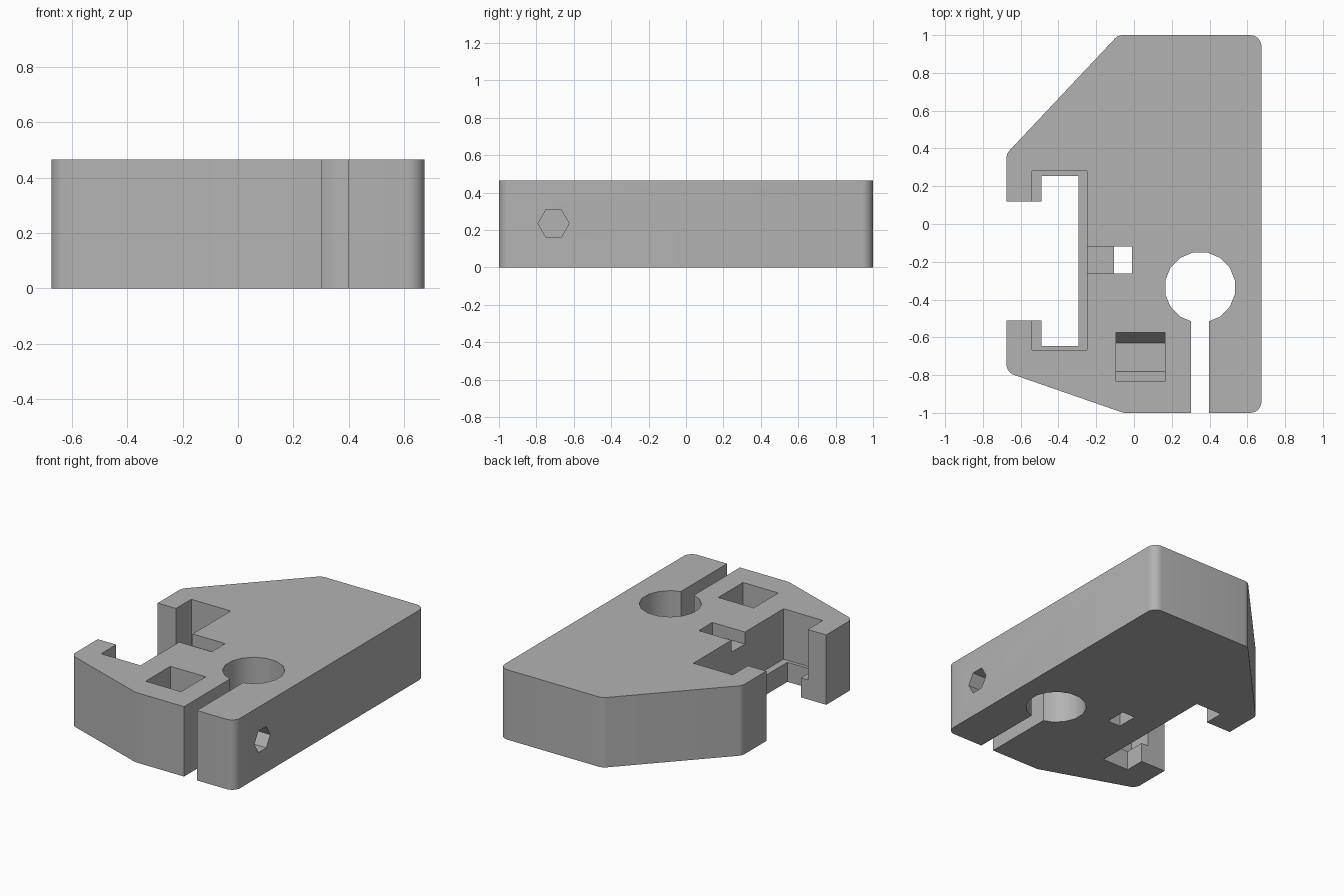
import bpy, bmesh, math
from mathutils import Vector

H = 0.465
old = bpy.data.objects.get("Cube")
if old:
    bpy.data.objects.remove(old)

grey = bpy.data.materials.new("plain grey")
grey.use_nodes = True
grey.diffuse_color = (0.45, 0.45, 0.45, 1)
grey.node_tree.nodes["Principled BSDF"].inputs["Base Color"].default_value = grey.diffuse_color


def prism(name, ring, sweep):
    """Extrude a closed ring of 3D points along a vector."""
    bm = bmesh.new()
    face = bm.faces.new([bm.verts.new(p) for p in ring])
    out = bmesh.ops.extrude_face_region(bm, geom=[face])
    top = [v for v in out["geom"] if isinstance(v, bmesh.types.BMVert)]
    bmesh.ops.translate(bm, verts=top, vec=sweep)
    bmesh.ops.recalc_face_normals(bm, faces=bm.faces)
    mesh = bpy.data.meshes.new(name)
    bm.to_mesh(mesh)
    bm.free()
    mesh.materials.append(grey)
    obj = bpy.data.objects.new(name, mesh)
    bpy.context.collection.objects.link(obj)
    return obj


def box(name, x0, x1, y0, y1, z0, z1):
    ring = [(x0, y0, z0), (x1, y0, z0), (x1, y1, z0), (x0, y1, z0)]
    return prism(name, ring, (0, 0, z1 - z0))


def circle(cx, cy, r, n, turn=0):
    angles = [2 * math.pi * (i + turn) / n for i in range(n)]
    return [(cx + r * math.cos(a), cy + r * math.sin(a)) for a in angles]


def rounded(points, r=0.06, steps=6):
    """Replace every corner of a convex outline with an arc."""
    ring = []
    for i, p in enumerate(points):
        p = Vector(p)
        a = (Vector(points[i - 1]) - p).normalized()
        b = (Vector(points[(i + 1) % len(points)]) - p).normalized()
        half = a.angle(b) / 2
        centre = p + (a + b).normalized() * r / math.sin(half)
        start = p + a * r / math.tan(half) - centre
        end = p + b * r / math.tan(half) - centre
        for k in range(steps + 1):
            d = start.slerp(end, k / steps) if hasattr(start, "slerp") else start.lerp(end, k / steps)
            ring.append(centre + d.normalized() * r)
    return ring


# Main block
outline = rounded([(0.675, -1), (0.675, 1), (-0.084, 1), (-0.675, 0.372),
                   (-0.675, -0.785), (-0.055, -1)])
body = prism("clamp_body", [(p.x, p.y, 0) for p in outline], (0, 0, H))

# Rail channel with narrow lower part and wider upper part, plus its mouth
cutters = [
    box("channel_mouth", -0.8, -0.4, -0.51, 0.12, -0.1, 0.6),
    box("channel_lower", -0.49, -0.295, -0.645, 0.255, -0.1, 0.6),
    box("channel_upper", -0.54, -0.25, -0.668, 0.28, 0.13, 0.6),
]

# Tie passage: through hole and shallow recesses above and below a bridge
cutters += [
    box("tie_hole", -0.105, -0.01, -0.262, -0.12, -0.1, 0.6),
    box("tie_recess", -0.3, -0.05, -0.262, -0.12, H - 0.08, 0.6),
]

# Rod bore and clamping slit
bore = [(x, y, -0.1) for x, y in circle(0.35, -0.335, 0.188, 16, 0.5)]
cutters += [
    prism("rod_bore", bore, (0, 0, 0.8)),
    box("clamp_slit", 0.303, 0.398, -1.1, -0.4, -0.1, 0.6),
]

# Hexagonal bolt hole and nut pocket with sloped floor sides
bolt = [(0.05, y, z) for y, z in circle(-0.708, 0.235, 0.083, 6)]
pocket = [(-0.13, 0.6), (-0.13, 0.2), (-0.075, 0.105),
          (0.075, 0.105), (0.13, 0.2), (0.13, 0.6)]
cutters += [
    prism("bolt_hole", bolt, (0.8, 0, 0)),
    prism("nut_pocket", [(-0.095, y - 0.705, z) for y, z in pocket], (0.26, 0, 0)),
]

# Cut everything out of the block, then drop the cutters
bpy.ops.object.select_all(action="DESELECT")
bpy.context.view_layer.objects.active = body
body.select_set(True)
for cutter in cutters:
    cutter.hide_render = True
    mod = body.modifiers.new(cutter.name, "BOOLEAN")
    mod.operation = "DIFFERENCE"
    mod.solver = "EXACT"
    mod.object = cutter
    bpy.ops.object.modifier_apply(modifier=mod.name)
for cutter in cutters:
    bpy.data.objects.remove(cutter)

bpy.ops.object.shade_smooth_by_angle(angle=math.radians(30))
